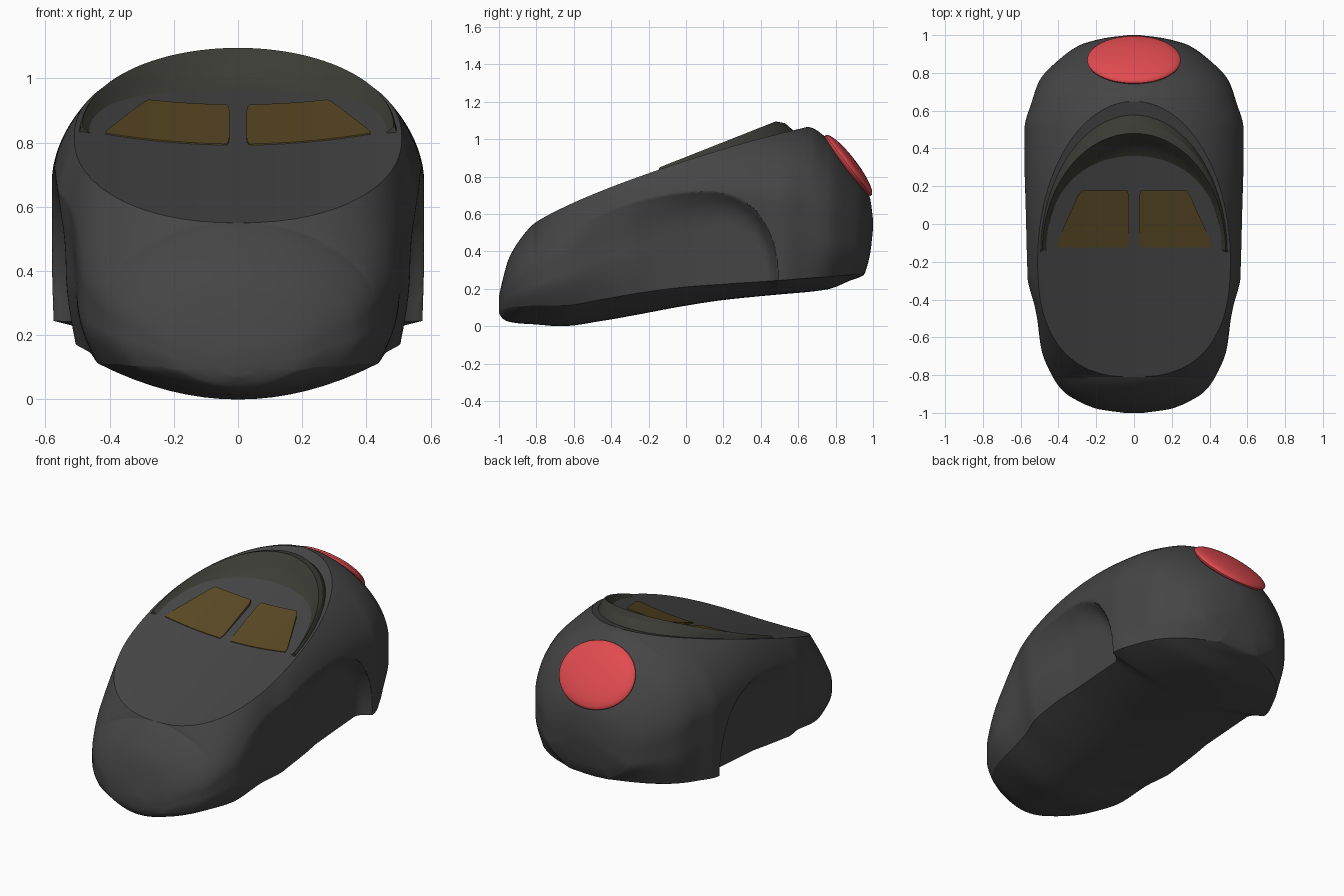
import bpy, bmesh, math
from mathutils import Euler

if "Cube" in bpy.data.objects:
    bpy.data.objects.remove(bpy.data.objects["Cube"])

def material(name, col):
    m = bpy.data.materials.new(name)
    m.diffuse_color = (*col, 1)
    m.use_nodes = True
    m.node_tree.nodes["Principled BSDF"].inputs["Base Color"].default_value = m.diffuse_color
    return m

def finish(bm, name, mat, angle=30):
    bmesh.ops.recalc_face_normals(bm, faces=bm.faces)
    me = bpy.data.meshes.new(name)
    bm.to_mesh(me)
    bm.free()
    ob = bpy.data.objects.new(name, me)
    bpy.context.collection.objects.link(ob)
    me.materials.append(mat)
    bpy.ops.object.select_all(action='DESELECT')
    bpy.context.view_layer.objects.active = ob
    ob.select_set(True)
    bpy.ops.object.shade_smooth_by_angle(angle=math.radians(angle))
    return ob

def loft(rings):
    bm = bmesh.new()
    vs = [[bm.verts.new(p) for p in r] for r in rings]
    n = len(vs[0])
    for a, b in zip(vs, vs[1:]):
        for i in range(n):
            j = (i + 1) % n
            bm.faces.new((a[i], a[j], b[j], b[i]))
    bm.faces.new(vs[0])
    bm.faces.new(vs[-1])
    return bm

# Hull stations: y, half width, top z, chine ratio, chine z, keel z, height share of widest line
S = [(-1, .05, .16, .9, .10, .07, .4), (-.98, .19, .25, .9, .09, .04, .4),
     (-.95, .27, .355, .9, .10, .025, .4), (-.89, .37, .46, .9, .105, .015, .4),
     (-.81, .43, .55, .89, .11, .01, .42), (-.67, .49, .62, .88, .11, 0, .5),
     (-.44, .535, .7, .91, .145, .03, .6), (-.27, .58, .75, .95, .175, .06, .62),
     (0, .58, .85, .99, .21, .11, .64), (.2, .58, .91, .99, .225, .14, .62),
     (.5, .58, 1.0, .99, .245, .17, .52), (.65, .54, 1.065, .96, .257, .183, .48),
     (.76, .50, 1.0, .9, .265, .198, .45), (.88, .385, .865, .76, .275, .245, .45),
     (.95, .28, .765, .5, .28, .274, .45), (.985, .15, .68, .5, .40, .39, .45),
     (1, .03, .57, .5, .52, .52, .45)]

def slope(i, c):
    if i in (0, len(S) - 1):
        k = min(max(i, 1), len(S) - 1)
        return (S[k][c] - S[k-1][c]) / (S[k][0] - S[k-1][0])
    a = (S[i][c] - S[i-1][c]) / (S[i][0] - S[i-1][0])
    b = (S[i+1][c] - S[i][c]) / (S[i+1][0] - S[i][0])
    return 0 if a * b <= 0 else 2 * a * b / (a + b)

def sample(y, c):
    i = max(k for k in range(len(S) - 1) if S[k][0] <= y)
    h = S[i+1][0] - S[i][0]
    t = (y - S[i][0]) / h
    return ((2*t**3 - 3*t*t + 1) * S[i][c] + (t**3 - 2*t*t + t) * h * slope(i, c)
            + (3*t*t - 2*t**3) * S[i+1][c] + (t**3 - t*t) * h * slope(i+1, c))

def deck(x, y):
    return .836 + .353 * y + .2 * x * x

def deck_half(y):
    if not -.81 < y < .65:
        return 0
    if y < -.19:
        return .51 * (1 - ((-.19 - y) / .62) ** 2.5) ** .4
    return .51 * math.sqrt(1 - ((y + .19) / .84) ** 2)

# Arch-shaped hollow in each flank, deepest toward the rear
def recess(y, z):
    u = (y - .1) / .39 if y > .1 else (.1 - y) / .82
    f = u ** (2.3 if y > .1 else 1.8) + (max(0, z - .28) / .44) ** 2
    width = .75 - .45 * min(1, max(0, (y - .1) / .39))
    ramp = min(1, max(0, 1 - f) / width)
    return .075 * min(1, max(0, (y + .75) / .8)) * ramp * (2 - ramp)

def section(y):
    w, top, ratio, zb, zc, wide = (sample(y, c) for c in range(1, 7))
    xb, xd, n = w * ratio, min(deck_half(y), w * .97), 1.9
    if xd:
        top = deck(xd, y)
    zm = zb + wide * (top - zb)
    T = zm + (top - zm) / (1 - (xd / w) ** n) ** (1 / n)
    side = []
    for i in range(36):
        t = i / 36
        side.append((xb + (w - xb) * math.sin(min(1, 1.6 * t) * math.pi / 2),
                     zb + (zm - zb) * t))
    end = math.acos((xd / w) ** (n / 2))
    for i in range(29):
        a = end * i / 28
        side.append((max(w * max(math.cos(a), 0) ** (2 / n), xd),
                     zm + (T - zm) * math.sin(a) ** (2 / n)))
    side = [(x - recess(y, z), z) for x, z in side]
    xe = side[0][0]
    under = [(xe * i / 8, zc + (zb - zc) * (i / 8) ** 2) for i in range(8)]
    xt, zt = side[-1]
    if xd:
        over = [(xt * i / 8, deck(xt * i / 8, y)) for i in range(7, -1, -1)]
    else:
        over = [(0, zt)] * 8
    half = under + side + over
    return [(x, y, z) for x, z in half] + [(-x, y, z) for x, z in half[-2:0:-1]]

grey = material("hull_grey", (.06, .06, .06))
ys = {round(-.99 + .0165 * i, 4) for i in range(121)} | {s[0] for s in S}
ys |= {round(.38 + .006 * i, 4) for i in range(20)}
ys |= {-.808, -.803, -.795, .648, .643, .635, -.997, -.99, .995, .975}
bm = loft([section(y) for y in sorted(ys) if -1 <= y < 1] + [section(.9999)])
bmesh.ops.remove_doubles(bm, verts=bm.verts, dist=.0001)
finish(bm, "hull", grey)

# Arched hood over the windows: apex and end values swept along a half ellipse
profile = [(.505, .59, -.15, 1.02, .79), (.495, .57, -.15, 1.05, .83),
           (.49, .53, -.14, 1.085, .845), (.485, .48, -.14, 1.095, .85),
           (.475, .435, -.14, 1.04, .84), (.462, .41, -.14, 1.0, .83),
           (.45, .36, -.13, .963, .825), (.455, .37, -.13, .93, .79)]
rings = []
for k in range(65):
    t = math.pi * (k / 64 - .5)
    c = math.cos(t)
    rings.append([(a * math.sin(t), y1 + (y0 - y1) * c, z1 + (z0 - z1) * c)
                  for a, y0, y1, z0, z1 in profile])
finish(loft(rings), "hood", material("hood_olive", (.045, .046, .037)), 25)

# Pair of window panes resting on the deck
amber = material("window_amber", (.1, .065, .018))
for side, label in ((1, "right"), (-1, "left")):
    rings = []
    for j in range(13):
        v = j / 12
        y = -.125 + .303 * v
        x0, x1 = .027, .42 - .135 * v
        inset = .008 * (abs(2 * v - 1) ** 12)
        xs = [x0 + inset + (x1 - x0 - 2 * inset) * i / 12 for i in range(13)]
        up = [(side * x, y, deck(x, y) + .004 + .016 * v) for x in xs]
        low = [(side * x, y, deck(x, y) - .02) for x in reversed(xs)]
        rings.append(up + low)
    finish(loft(rings), "window_" + label, amber)

# Red tail lamp lens
bm = bmesh.new()
bmesh.ops.create_uvsphere(bm, u_segments=48, v_segments=24, radius=1)
bmesh.ops.scale(bm, vec=(.248, .202, .045), verts=bm.verts)
lamp = finish(bm, "tail_lamp", material("lamp_red", (.75, .07, .08)))
lamp.rotation_euler = Euler((math.radians(-52.6), 0, 0))
lamp.location = (0, .868, .86)
